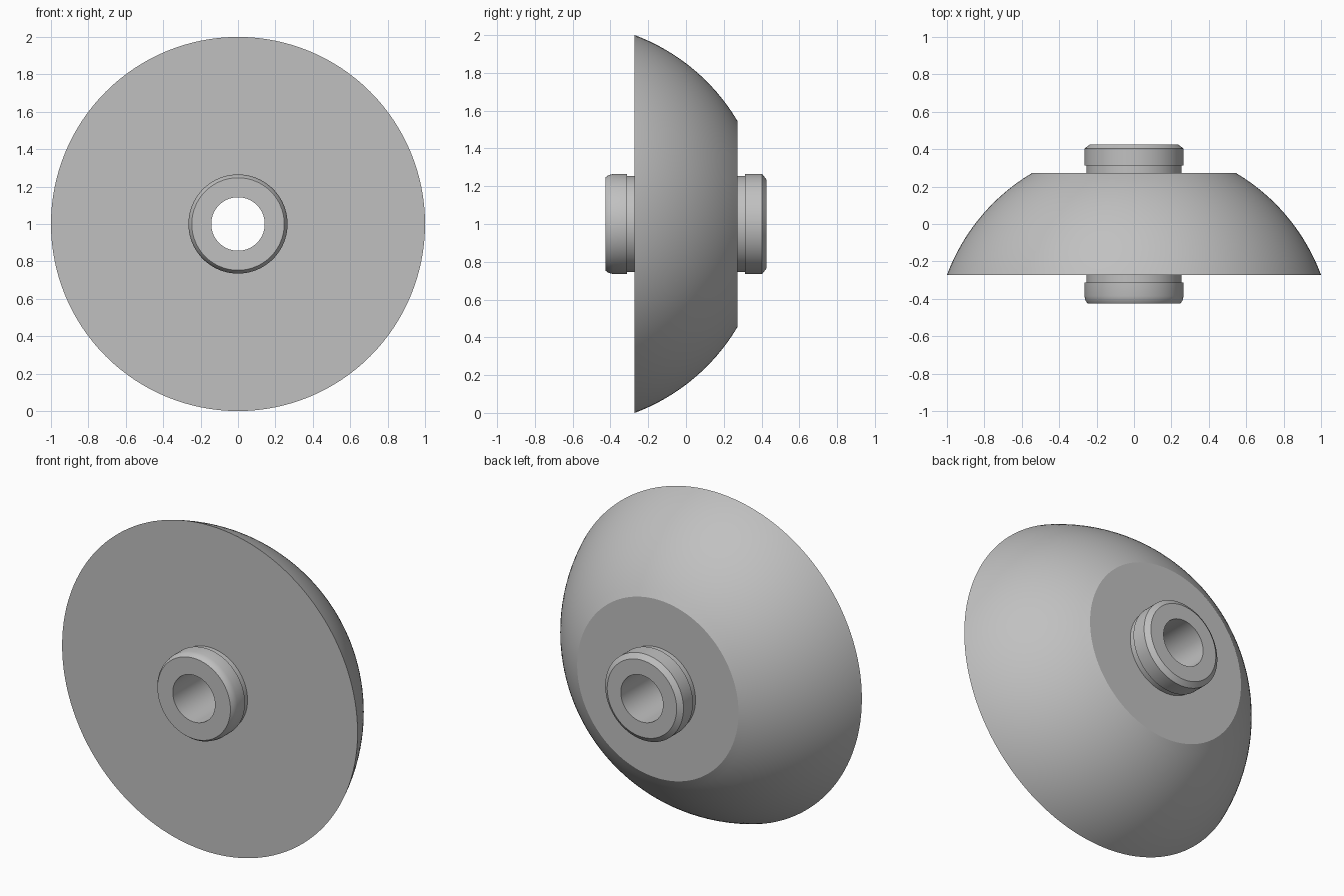
import bpy, bmesh, math
from mathutils import Matrix, Vector

cube = bpy.data.objects.get("Cube")
if cube:
    bpy.data.objects.remove(cube)

SEGMENTS = 128
CENTRE_Z = 1.0

grey = bpy.data.materials.new("plain_grey")
grey.use_nodes = True
colour = (0.53, 0.53, 0.53, 1)
grey.diffuse_color = colour
grey.node_tree.nodes["Principled BSDF"].inputs["Base Color"].default_value = colour


def lathe(name, profile):
    """Revolve a closed (radius, y) profile about the horizontal y axis."""
    bm = bmesh.new()
    rings = []
    for i in range(SEGMENTS):
        turn = Matrix.Rotation(math.tau * i / SEGMENTS, 3, 'Y')
        rings.append([bm.verts.new(turn @ Vector((r, y, 0))) for r, y in profile])
    for i, ring in enumerate(rings):
        following = rings[(i + 1) % SEGMENTS]
        for j in range(len(profile)):
            k = (j + 1) % len(profile)
            bm.faces.new((ring[j], ring[k], following[k], following[j]))
    bmesh.ops.recalc_face_normals(bm, faces=bm.faces)
    mesh = bpy.data.meshes.new(name)
    bm.to_mesh(mesh)
    bm.free()
    mesh.materials.append(grey)
    obj = bpy.data.objects.new(name, mesh)
    obj.location.z = CENTRE_Z
    bpy.context.collection.objects.link(obj)
    bpy.ops.object.select_all(action='DESELECT')
    obj.select_set(True)
    bpy.context.view_layer.objects.active = obj
    bpy.ops.object.shade_smooth_by_angle(angle=math.radians(30))
    return obj


# Dome: slice of a sphere whose centre lies on the axis
NECK = 0.255
HALF = 0.272
sphere_y = -0.645
sphere_r = math.hypot(1.0, -HALF - sphere_y)
STEPS = 20
dome = [(NECK, -HALF)]
for i in range(STEPS + 1):
    y = -HALF + 2 * HALF * i / STEPS
    dome.append((math.sqrt(sphere_r ** 2 - (y - sphere_y) ** 2), y))
dome.append((NECK, HALF))
lathe("dome_body", dome)

# Hollow hub: neck through the dome, a collar at each end
BORE, COLLAR, END = 0.143, 0.265, 0.426
lathe("hub_sleeve", [
    (BORE, -END), (0.247, -END), (0.259, -0.41), (COLLAR, -0.385),
    (COLLAR, -0.312), (NECK, -0.312),
    (NECK, 0.312), (COLLAR, 0.312),
    (COLLAR, 0.403), (0.235, END), (BORE, END),
])
